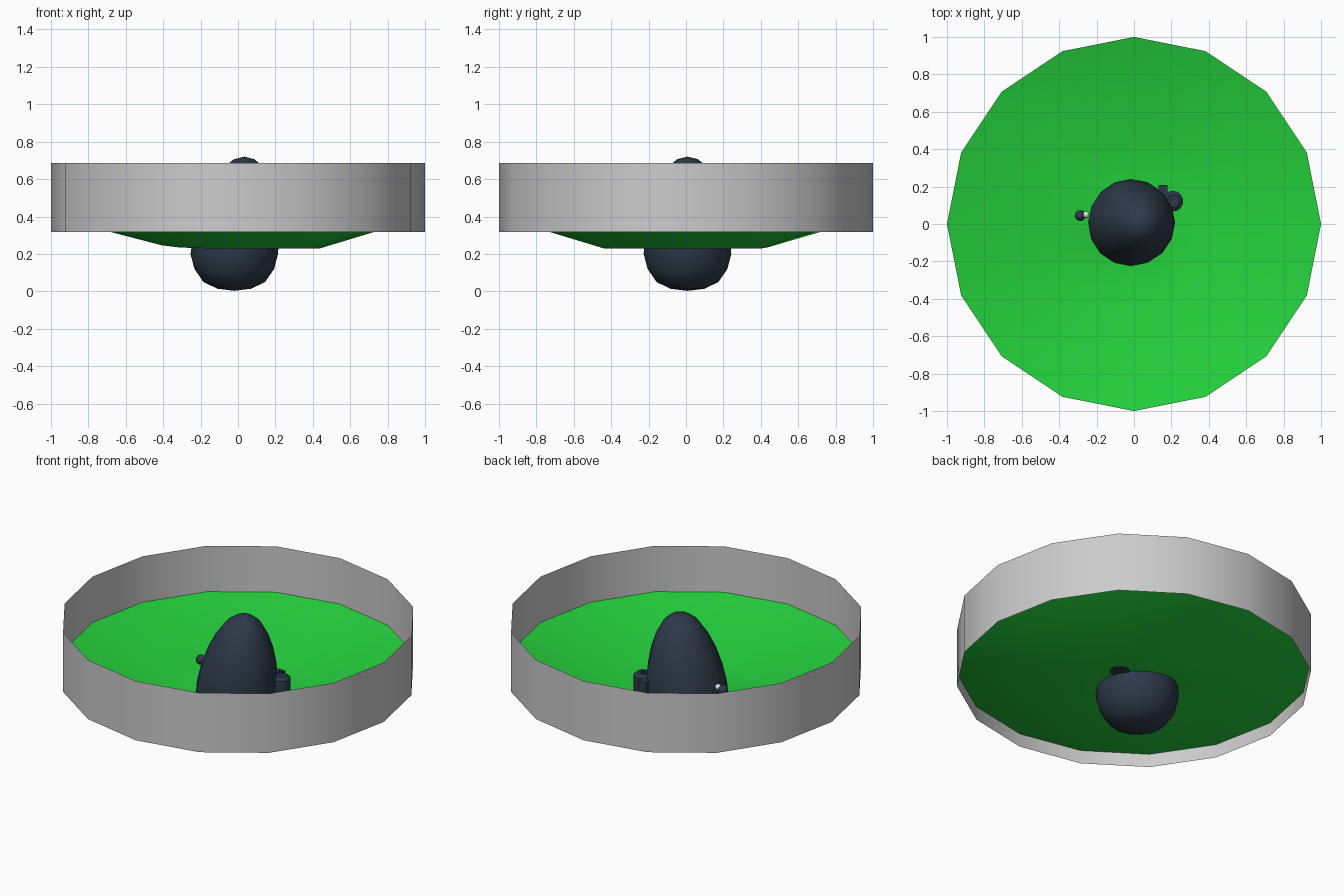
import bpy, bmesh, math

if "Cube" in bpy.data.objects:
    bpy.data.objects.remove(bpy.data.objects["Cube"])


def material(name, rgb):
    m = bpy.data.materials.new(name)
    m.diffuse_color = (*rgb, 1)
    m.use_nodes = True
    m.node_tree.nodes["Principled BSDF"].inputs["Base Color"].default_value = m.diffuse_color
    return m


GREEN = material("grass green", (0.018, 0.63, 0.045))
GREY = material("wall grey", (0.6, 0.6, 0.6))
DARK = material("dark slate", (0.026, 0.042, 0.066))
WHITE = material("white", (0.85, 0.83, 0.8))


def lathe(name, rings, mat, n=16, cap_start=True, cap_end=True, angle=60, warp=None):
    """Skin circular rings given as (radius, z, centre x, centre y)."""
    bm = bmesh.new()
    loops = []
    for r, z, cx, cy in rings:
        if r == 0:
            loops.append([bm.verts.new((cx, cy, z))] * n)
            continue
        loop = []
        for i in range(n):
            a = 2 * math.pi * i / n
            dz = warp(r, a) if warp else 0
            loop.append(bm.verts.new((cx + r * math.cos(a), cy + r * math.sin(a), z + dz)))
        loops.append(loop)
    for lo, hi in zip(loops, loops[1:]):
        for i in range(n):
            j = (i + 1) % n
            quad = list(dict.fromkeys((lo[i], lo[j], hi[j], hi[i])))
            bm.faces.new(quad)
    if cap_start and rings[0][0] > 0:
        bm.faces.new(loops[0][::-1])
    if cap_end and rings[-1][0] > 0:
        bm.faces.new(loops[-1])
    mesh = bpy.data.meshes.new(name)
    bm.to_mesh(mesh)
    bm.free()
    mesh.materials.append(mat)
    ob = bpy.data.objects.new(name, mesh)
    bpy.context.collection.objects.link(ob)
    bpy.ops.object.select_all(action='DESELECT')
    ob.select_set(True)
    bpy.context.view_layer.objects.active = ob
    bpy.ops.object.shade_smooth_by_angle(angle=math.radians(angle))
    return ob


# Thin round boundary wall
lathe("boundary_wall", [(1, 0.317, 0, 0), (1, 0.685, 0, 0)], GREY,
      cap_start=False, cap_end=False)


# Shallow dished ground, slightly raised towards the back left
def mound(r, a):
    return 0.035 * max(0, math.cos(a - math.radians(155))) ** 2 if r < 0.7 else 0


ground = lathe("grass_ground", [(1, 0.40, 0, 0), (0.44, 0.23, 0, 0), (0.2, 0.237, 0, 0), (0, 0.24, 0, 0)],
               GREEN, cap_start=False, warp=mound)
ground.data.flip_normals()

# Tall leaning boulder, its round base below the ground
profile = [(0, 0.003), (0.09, 0.014), (0.165, 0.05), (0.213, 0.12), (0.234, 0.2),
           (0.229, 0.3), (0.214, 0.4), (0.187, 0.5), (0.15, 0.59), (0.10, 0.67), (0.055, 0.706), (0, 0.72)]
lathe("boulder", [(r, z, -0.02 + 0.055 * max(0, z - 0.2) / 0.52, 0.008) for r, z in profile], DARK)

# Small drum with a cap and nub
cx, cy = 0.208, 0.122
lathe("drum", [(0.055, 0.232, cx, cy), (0.055, 0.335, cx, cy), (0.035, 0.352, cx, cy)], DARK, angle=30)
lathe("drum_nub", [(0.013, 0.35, cx - 0.01, cy + 0.017), (0.013, 0.371, cx - 0.01, cy + 0.017)],
      DARK, n=8, angle=30)

# Small box beside the drum
bpy.ops.mesh.primitive_cube_add(size=1, location=(0.155, 0.183, 0.287))
box = bpy.context.object
box.name = "side_box"
box.scale = (0.05, 0.05, 0.1)
box.data.materials.append(DARK)

# Small knob on a pale stem at the left
for name, loc, rad, mat in (("knob", (-0.287, 0.045, 0.343), 0.029, DARK),
                            ("pale_stem", (-0.257, 0.05, 0.355), 0.018, WHITE)):
    bpy.ops.mesh.primitive_uv_sphere_add(segments=12, ring_count=8, radius=rad, location=loc)
    ob = bpy.context.object
    ob.name = name
    ob.data.materials.append(mat)
    bpy.ops.object.shade_smooth()
